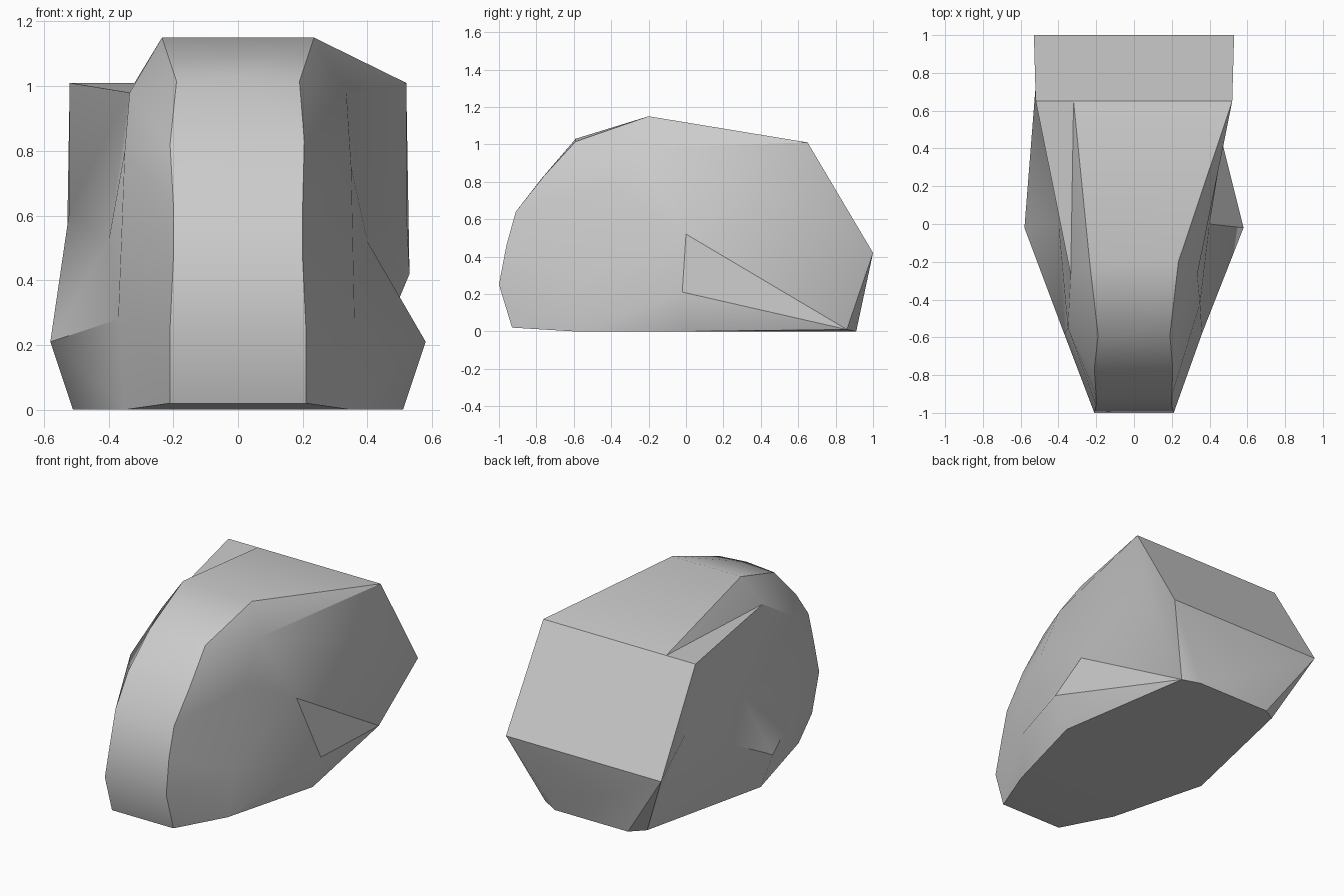
import bpy, bmesh, math

cube = bpy.data.objects.get("Cube")
if cube:
    bpy.data.objects.remove(cube, do_unlink=True)

# Stone colour
stone = bpy.data.materials.new("stone_grey")
stone.use_nodes = True
colour = (0.6, 0.6, 0.6, 1)
stone.diffuse_color = colour
stone.node_tree.nodes["Principled BSDF"].inputs["Base Color"].default_value = colour

# Corners of the left half: a front-to-back band, then the bulges beside it
left = {
    "toe": (.21, -.93, .02), "shin": (.21, -1, .25), "chest": (.2, -.96, .46),
    "neck": (.2, -.91, .64), "chin": (.205, -.76, .83), "brow": (.19, -.59, 1.015),
    "crown": (.235, -.2, 1.15), "ridge": (.52, .65, 1.01), "rear": (.53, 1, .42),
    "heel": (.26, .91, 0),
    "shoulder": (.335, -.27, .98), "cheek": (.35, -.42, .75), "waist": (.40, 0, .52),
    "flank": (.52, .74, .62), "hip": (.58, -.02, .21), "knee": (.36, -.58, .28),
    "ankle": (.36, .86, .01), "sole_front": (.35, -.6, 0), "sole_mid": (.51, 0, 0),
}
# The right half is a mirror with a few chipped corners
right = dict(left)
right.update({
    "cheek": (.35, -.55, .80), "chin": (.21, -.77, .82), "knee": (.37, -.58, .28),
    "heel": (.24, .91, 0), "ankle": (.33, .85, .01), "inner_ridge": (.32, .65, 1.01),
})

# Facets of the flanks, by area
lower_front = "toe shin knee; toe knee sole_front; shin chest knee; chest cheek knee"
upper_front = "chest neck cheek; neck chin cheek; chin shoulder cheek; chin brow shoulder"
upper_side = "brow crown shoulder; shoulder ridge flank; shoulder flank waist; shoulder waist cheek"
lower_side = "cheek waist knee; knee waist hip; knee hip sole_front; sole_front hip sole_mid"
rear_side = "flank rear ankle; flank ridge rear; ankle rear heel; hip ankle sole_mid"
left_facets = "crown ridge shoulder; waist flank ankle; waist ankle hip"
right_facets = "crown inner_ridge shoulder; inner_ridge ridge shoulder; waist flank hip; flank ankle hip"

bm = bmesh.new()


def add_points(points, sign):
    return {name: bm.verts.new((sign * x, y, z)) for name, (x, y, z) in points.items()}


def add_facets(verts, text):
    for facet in text.split(";"):
        bm.faces.new([verts[name] for name in facet.split()])


L = add_points(left, 1)
R = add_points(right, -1)
for area in (lower_front, upper_front, upper_side, lower_side, rear_side):
    add_facets(L, area)
    add_facets(R, area)
add_facets(L, left_facets)
add_facets(R, right_facets)

# Front band
band = ["toe", "shin", "chest", "neck", "chin"]
for a, b in zip(band, band[1:]):
    bm.faces.new([R[a], L[a], L[b], R[b]])

# Brow with a raised middle point
peak = bm.verts.new((0, -.59, 1.03))
rim = [R["chin"], L["chin"], L["brow"], L["crown"], R["crown"], R["brow"]]
for a, b in zip(rim, rim[1:] + rim[:1]):
    bm.faces.new([a, b, peak])

# Top, back, lower back and underside
bm.faces.new([R["crown"], L["crown"], L["ridge"], R["inner_ridge"]])
bm.faces.new([R["ridge"], R["inner_ridge"], L["ridge"], L["rear"], R["rear"]])
bm.faces.new([R["rear"], L["rear"], L["heel"], R["heel"]])
bm.faces.new([R["toe"], L["toe"], L["sole_front"], R["sole_front"]])
sole = ["sole_front", "sole_mid", "ankle", "heel"]
bm.faces.new([L[n] for n in sole] + [R[n] for n in reversed(sole)])

bmesh.ops.recalc_face_normals(bm, faces=bm.faces[:])
mesh = bpy.data.meshes.new("boulder")
bm.to_mesh(mesh)
bm.free()
mesh.materials.append(stone)

boulder = bpy.data.objects.new("boulder", mesh)
bpy.context.collection.objects.link(boulder)
bpy.ops.object.select_all(action='DESELECT')
boulder.select_set(True)
bpy.context.view_layer.objects.active = boulder
bpy.ops.object.shade_smooth_by_angle(angle=math.radians(32))
